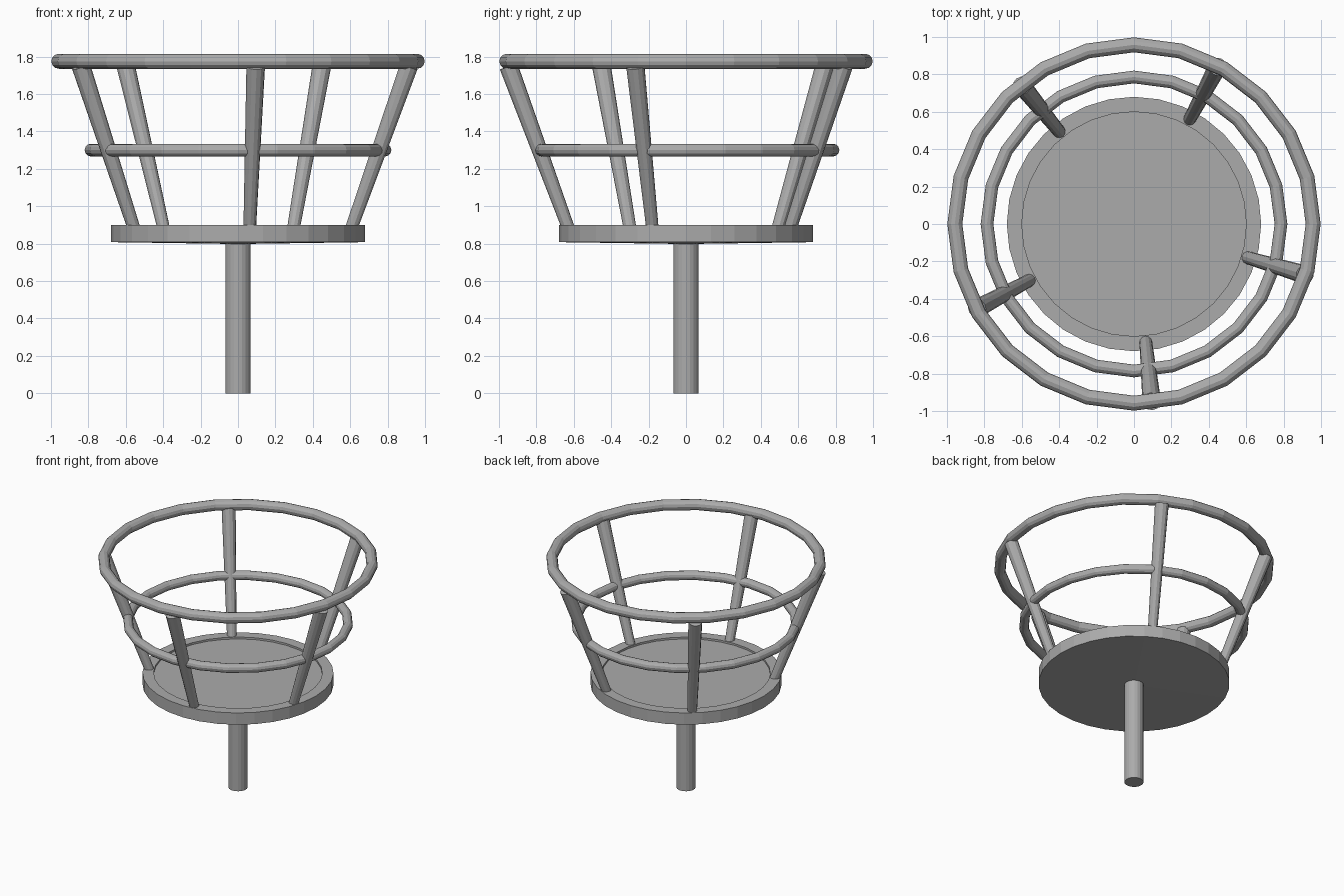
import bpy, bmesh
from math import cos, sin, pi, radians
from mathutils import Vector

if "Cube" in bpy.data.objects:
    bpy.data.objects.remove(bpy.data.objects["Cube"])

# Dark grey metal
metal = bpy.data.materials.new("dark_grey_metal")
metal.diffuse_color = (0.41, 0.41, 0.41, 1)
metal.use_nodes = True
metal.node_tree.nodes["Principled BSDF"].inputs["Base Color"].default_value = metal.diffuse_color


def lathe(name, profile, sides):
    bm = bmesh.new()
    verts = [bm.verts.new((r, 0, z)) for r, z in profile]
    edges = [bm.edges.new(p) for p in zip(verts, verts[1:])]
    bmesh.ops.spin(bm, geom=verts + edges, cent=(0, 0, 0), axis=(0, 0, 1),
                   angle=2 * pi, steps=sides, use_duplicate=False)
    bmesh.ops.remove_doubles(bm, verts=bm.verts, dist=0.0005)
    bmesh.ops.recalc_face_normals(bm, faces=bm.faces)
    mesh = bpy.data.meshes.new(name)
    bm.to_mesh(mesh)
    bm.free()
    obj = bpy.data.objects.new(name, mesh)
    bpy.context.collection.objects.link(obj)
    obj.data.materials.append(metal)


def finish(name):
    obj = bpy.context.object
    obj.name = name
    obj.data.materials.append(metal)


def ring(name, major, minor, z, sides=24, tube_sides=12):
    bpy.ops.mesh.primitive_torus_add(
        major_radius=major, minor_radius=minor, major_segments=sides,
        minor_segments=tube_sides, location=(0, 0, z))
    finish(name)


def tapered_bar(name, start, end, r1, r2, sides):
    start, end = Vector(start), Vector(end)
    axis = end - start
    bpy.ops.mesh.primitive_cone_add(
        vertices=sides, radius1=r1, radius2=r2, depth=axis.length,
        location=(start + end) / 2,
        rotation=axis.to_track_quat('Z', 'Y').to_euler())
    finish(name)


# Stem
tapered_bar("stem", (0, 0, 0), (0, 0, 0.83), 0.068, 0.068, 20)

# Dish with shallow recess and slightly conical underside
lathe("dish", [(0, 0.798), (0.68, 0.808), (0.68, 0.90), (0.60, 0.90),
               (0.60, 0.885), (0, 0.885)], 32)

# Hoops
ring("middle_hoop", 0.786, 0.034, 1.30)
ring("top_hoop", 0.958, 0.04, 1.775)

# Unevenly spaced, outward leaning posts
for i, deg in enumerate((62, 129, 208.3, -84.3, -16.5)):
    c, s = cos(radians(deg)), sin(radians(deg))
    tapered_bar(f"post_{i + 1}", (0.633 * c, 0.633 * s, 0.885),
                (0.953 * c, 0.953 * s, 1.748), 0.034, 0.05, 12)
